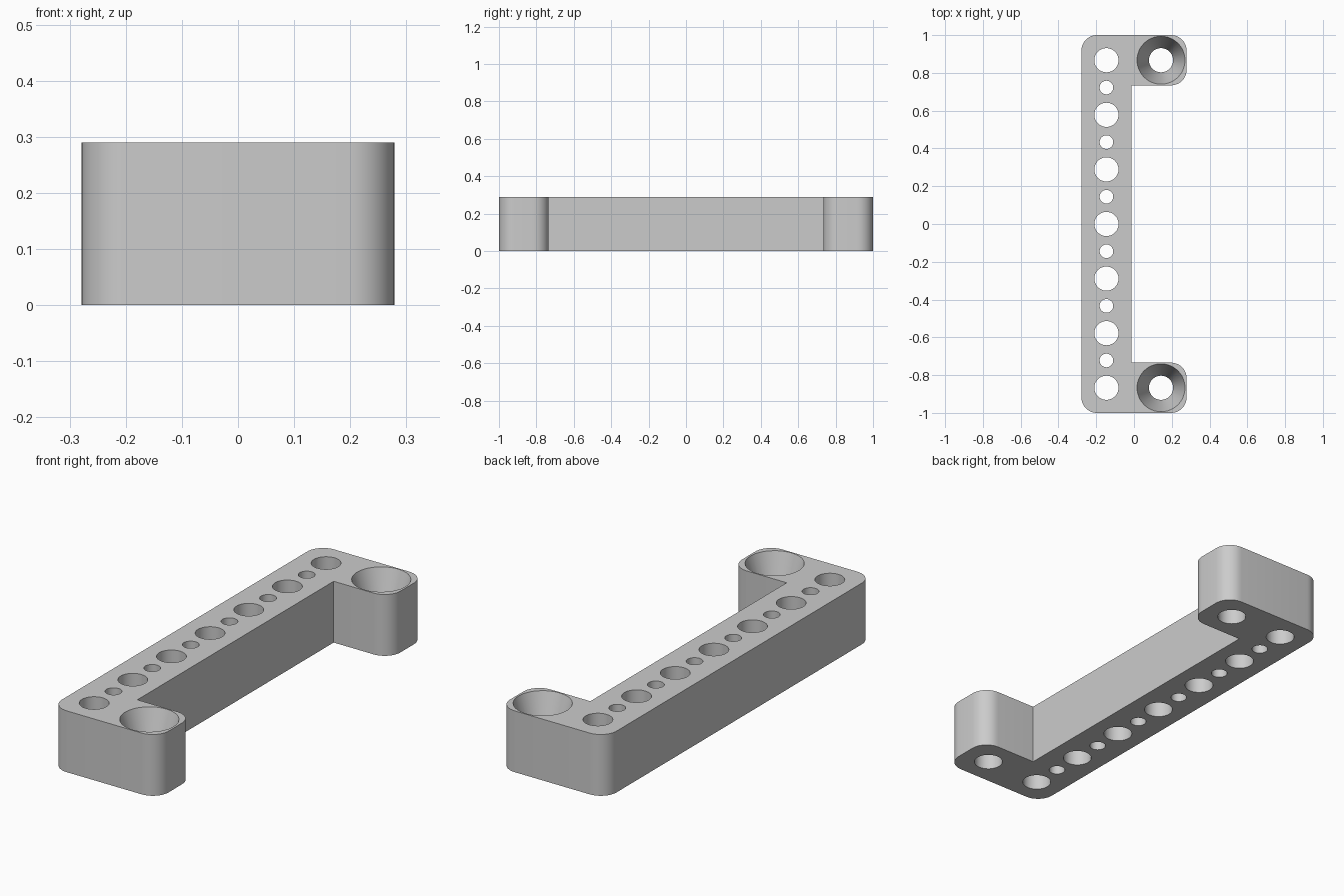
import bpy
import bmesh
import math

cube = bpy.data.objects.get("Cube")
if cube:
    bpy.data.objects.remove(cube, do_unlink=True)

HEIGHT = 0.29
PITCH = 0.289          # spacing of the large holes
HALF_X, HALF_Y = 0.279, 1.0
WIDTH = 0.266          # width of the bar and of each arm
ROUND = 0.083          # outer corner radius
BIG, SMALL, SINK = 0.064, 0.036, 0.127
SINK_FLOOR = 0.09      # height where the countersink meets its hole
BAR_X = -HALF_X + WIDTH / 2
ARM_X = BAR_X + PITCH

grey = bpy.data.materials.new("plain_grey")
grey.use_nodes = True
colour = (0.6, 0.6, 0.6, 1)
grey.diffuse_color = colour
grey.node_tree.nodes["Principled BSDF"].inputs["Base Color"].default_value = colour


def make_object(name, bm):
    bmesh.ops.recalc_face_normals(bm, faces=bm.faces[:])
    mesh = bpy.data.meshes.new(name)
    bm.to_mesh(mesh)
    bm.free()
    obj = bpy.data.objects.new(name, mesh)
    bpy.context.collection.objects.link(obj)
    mesh.materials.append(grey)
    return obj


def corner(x, y, sx, sy, start, steps=10):
    """Rounded outer corner, swept counter-clockwise from the start angle."""
    cx, cy = x - sx * ROUND, y - sy * ROUND
    angles = [math.radians(start + 90 * i / steps) for i in range(steps + 1)]
    return [(cx + ROUND * math.cos(a), cy + ROUND * math.sin(a)) for a in angles]


def add_lathe(bm, x, y, rings, sides=48):
    """Closed turned solid from (radius, height) rings."""
    loops = []
    for r, z in rings:
        loops.append([bm.verts.new((x + r * math.cos(math.tau * i / sides),
                                    y + r * math.sin(math.tau * i / sides), z))
                      for i in range(sides)])
    for low, high in zip(loops, loops[1:]):
        for i in range(sides):
            j = (i + 1) % sides
            bm.faces.new((low[i], low[j], high[j], high[i]))
    bm.faces.new(loops[0][::-1])
    bm.faces.new(loops[-1])


# Bracket body: bar with an arm at each end
inner_x, inner_y = -HALF_X + WIDTH, HALF_Y - WIDTH
outline = (corner(-HALF_X, -HALF_Y, -1, -1, 180)
           + corner(HALF_X, -HALF_Y, 1, -1, 270)
           + corner(HALF_X, -inner_y, 1, 1, 0)
           + [(inner_x, -inner_y), (inner_x, inner_y)]
           + corner(HALF_X, inner_y, 1, -1, 270)
           + corner(HALF_X, HALF_Y, 1, 1, 0)
           + corner(-HALF_X, HALF_Y, -1, 1, 90))
bm = bmesh.new()
base = bm.faces.new([bm.verts.new((x, y, 0)) for x, y in outline])
top = bmesh.ops.extrude_face_region(bm, geom=[base], use_keep_orig=True)["geom"]
bmesh.ops.translate(bm, vec=(0, 0, HEIGHT),
                    verts=[v for v in top if isinstance(v, bmesh.types.BMVert)])
bracket = make_object("mounting_bracket", bm)

# Row of alternating large and small holes along the bar
below, above = -0.1, HEIGHT + 0.1
bm = bmesh.new()
for i in range(-6, 7):
    r = BIG if i % 2 == 0 else SMALL
    add_lathe(bm, BAR_X, i * PITCH / 2, [(r, below), (r, above)])

# Countersunk screw hole in each arm
slope = (SINK - BIG) / (HEIGHT - SINK_FLOOR)
for side in (-1, 1):
    add_lathe(bm, ARM_X, side * 3 * PITCH,
              [(BIG, below), (BIG, SINK_FLOOR),
               (SINK + slope * (above - HEIGHT), above)])
cutter = make_object("hole_cutter", bm)
cutter.hide_render = True

# Cut the holes and drop the cutter
cut = bracket.modifiers.new("holes", "BOOLEAN")
cut.operation = "DIFFERENCE"
cut.solver = "EXACT"
cut.object = cutter
bpy.ops.object.select_all(action="DESELECT")
bracket.select_set(True)
bpy.context.view_layer.objects.active = bracket
bpy.ops.object.modifier_apply(modifier=cut.name)
bpy.data.objects.remove(cutter, do_unlink=True)
bpy.ops.object.shade_smooth_by_angle(angle=math.radians(15))
